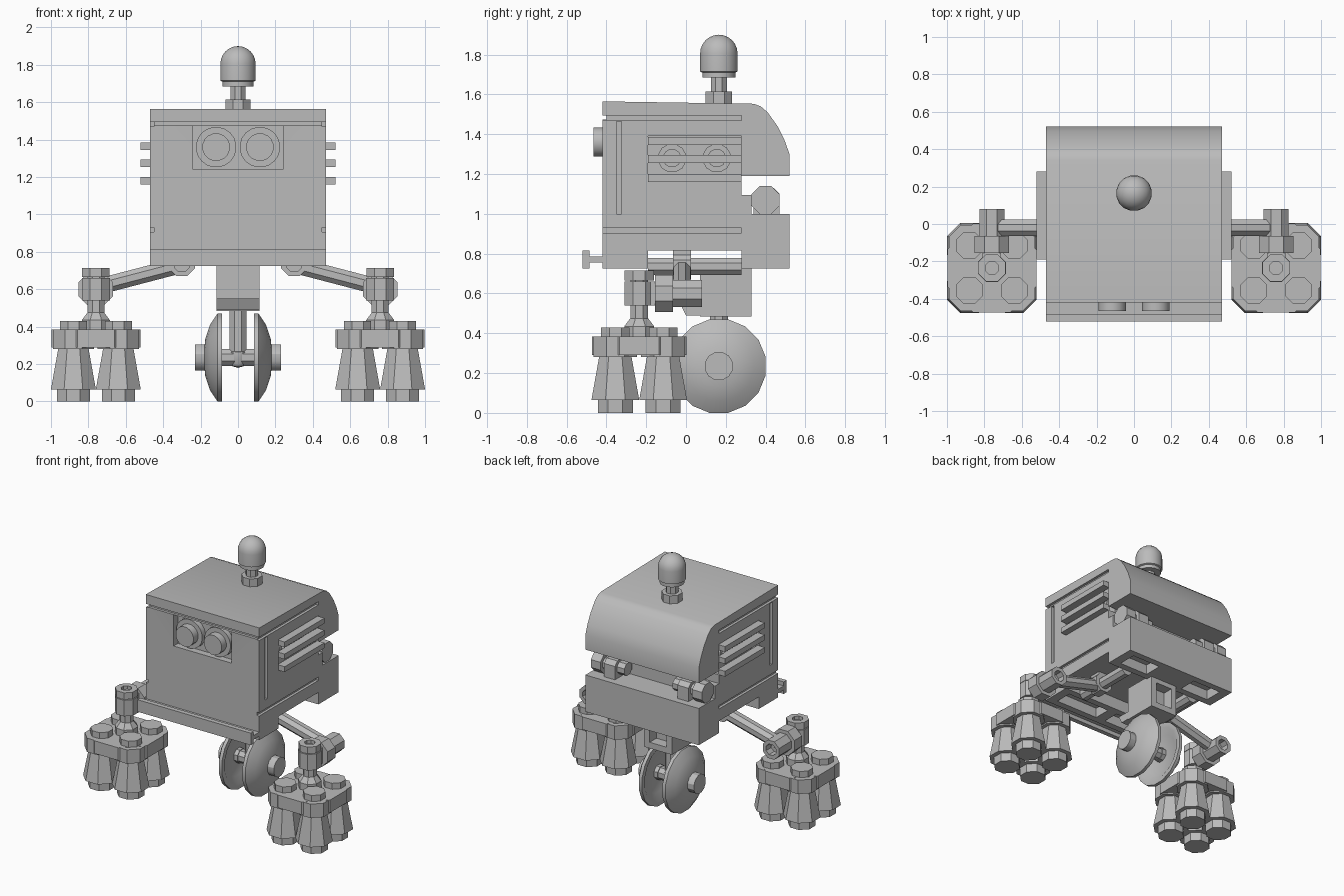
import bpy, bmesh, math
from mathutils import Vector, Matrix

if "Cube" in bpy.data.objects:
    bpy.data.objects.remove(bpy.data.objects["Cube"])

GREY = (0.5, 0.5, 0.5, 1)
mat = bpy.data.materials.new("plain grey")
mat.use_nodes = True
mat.diffuse_color = GREY
mat.node_tree.nodes["Principled BSDF"].inputs["Base Color"].default_value = GREY
X, Y, Z = Vector((1, 0, 0)), Vector((0, 1, 0)), Vector((0, 0, 1))


def finish(bm, name, smooth=30):
    bmesh.ops.recalc_face_normals(bm, faces=bm.faces)
    me = bpy.data.meshes.new(name)
    bm.to_mesh(me)
    bm.free()
    me.materials.append(mat)
    ob = bpy.data.objects.new(name, me)
    bpy.context.collection.objects.link(ob)
    if smooth:
        bpy.ops.object.select_all(action='DESELECT')
        ob.select_set(True)
        bpy.context.view_layer.objects.active = ob
        bpy.ops.object.shade_smooth_by_angle(angle=math.radians(smooth))
    return ob


def box(name, x, y, z):
    """Box from three (low, high) ranges."""
    bm = bmesh.new()
    size = [b - a for a, b in (x, y, z)]
    mid = [(a + b) / 2 for a, b in (x, y, z)]
    bmesh.ops.create_cube(bm, size=1, matrix=Matrix.Translation(mid) @ Matrix.Diagonal((*size, 1)))
    return finish(bm, name, 0)


def extrude(name, pts, x0, x1):
    """Side profile of (y, z) points pushed along x."""
    bm = bmesh.new()
    f = bm.faces.new([bm.verts.new((x0, y, z)) for y, z in pts])
    r = bmesh.ops.extrude_face_region(bm, geom=[f])
    verts = [v for v in r["geom"] if isinstance(v, bmesh.types.BMVert)]
    bmesh.ops.translate(bm, vec=(x1 - x0, 0, 0), verts=verts)
    return finish(bm, name)


def lathe(name, profile, origin, axis, n=8, smooth=30):
    """Revolve (radius, height) points about an axis; flats face the sides."""
    bm = bmesh.new()
    k = 1 / math.cos(math.pi / n)
    rings = []
    for r, h in profile:
        rings.append([bm.verts.new((r * k * math.cos(a), r * k * math.sin(a), h))
                      for a in ((i + 0.5) * math.tau / n for i in range(n))])
    for a, b in zip(rings, rings[1:]):
        for i in range(n):
            j = (i + 1) % n
            bm.faces.new((a[i], a[j], b[j], b[i]))
    bmesh.ops.remove_doubles(bm, verts=bm.verts, dist=0.0001)
    rot = Vector(axis).to_track_quat('Z', 'Y').to_matrix().to_4x4()
    bmesh.ops.transform(bm, matrix=Matrix.Translation(origin) @ rot, verts=bm.verts)
    return finish(bm, name, smooth)


def rod(name, p0, p1, r0, r1=None, n=8):
    p0, p1 = Vector(p0), Vector(p1)
    r1 = r0 if r1 is None else r1
    h = (p1 - p0).length
    return lathe(name, [(0, 0), (r0, 0), (r1, h), (0, h)], p0, p1 - p0, n)


def cut(target, *ranges):
    cutter = box("cutter", *ranges)
    m = target.modifiers.new("cut", 'BOOLEAN')
    m.operation, m.solver, m.object = 'DIFFERENCE', 'EXACT', cutter
    bpy.context.view_layer.objects.active = target
    bpy.ops.object.modifier_apply(modifier=m.name)
    bpy.data.objects.remove(cutter)


# Body with rounded rear roof and open rear notch
W, FRONT = 0.47, -0.42
body = extrude("body", [
    (FRONT, 0.725), (0.52, 0.725), (0.52, 1.0), (0.33, 1.0), (0.33, 1.095),
    (0.28, 1.095), (0.28, 1.19), (0.52, 1.19), (0.52, 1.3), (0.495, 1.37),
    (0.46, 1.44), (0.41, 1.51), (0.375, 1.54), (0.34, 1.553), (FRONT, 1.565)], -W, W)
cut(body, (-1, 1), (-0.19, 0.28), (0.6, 0.815))
cut(body, (-0.24, 0.24), (-0.6, -0.37), (1.24, 1.475))
cut(body, (-1, 1), (-0.6, -0.4), (1.475, 1.495))
for s in (-1, 1):
    def side(depth):
        return tuple(sorted((s * (W - depth), s * 0.6)))
    cut(body, side(0.06), (-0.19, 0.28), (1.16, 1.39))
    cut(body, side(0.02), (-0.6, 0.28), (1.47, 1.495))
    cut(body, side(0.02), (-0.6, 0.28), (0.905, 0.93))
    cut(body, side(0.02), (-0.35, -0.325), (1.0, 1.465))
    cut(body, tuple(sorted((s * 0.16, s * 0.4))), (0.33, 0.47), (0.6, 0.8))
    cut(body, tuple(sorted((s * 0.04, s * 0.4))), (-0.37, -0.24), (0.6, 0.8))
bpy.context.view_layer.objects.active = body
body.select_set(True)
bpy.ops.object.shade_smooth_by_angle(angle=math.radians(30))

# Front bumper
box("bumper_plate", (-W, W), (-0.52, -0.485), (0.725, 0.815))
box("bumper_bar", (-W, W), (-0.49, FRONT + 0.01), (0.755, 0.785))

# Lamp dome on the roof
lamp = (0, 0.165, 0)
lathe("lamp_base", [(0, 1.55), (0.067, 1.55), (0.067, 1.615), (0, 1.615)], lamp, Z)
lathe("lamp_neck", [(0, 1.6), (0.04, 1.6), (0.04, 1.69), (0, 1.69)], lamp, Z)
dome = [(0.094 * math.cos(a), 1.806 + 0.094 * math.sin(a))
        for a in (i * math.pi / 12 for i in range(7))]
lathe("lamp_dome", [(0, 1.685), (0.083, 1.685), (0.083, 1.71), (0.094, 1.715)] + dome, lamp, Z, 16, 40)

# Centre bracket, strut and axle
bracket = box("wheel_bracket", (-0.115, 0.115), (0.07, 0.33), (0.485, 0.74))
cut(bracket, (-0.07, 0.07), (0.25, 0.4), (0.53, 0.69))
extrude("bracket_wedge", [(0.08, 0.49), (0.0, 0.49), (-0.03, 0.55), (0.08, 0.55)], -0.115, 0.115)
axle = Vector((0, 0.165, 0.235))
rod("wheel_strut", axle, (0, 0.165, 0.5), 0.045)
lathe("strut_end", [(0, -0.055), (0.035, -0.045), (0.05, -0.01), (0.05, 0.03), (0, 0.05)], axle, Z, 12, 50)
rod("wheel_axle", axle - X * 0.14, axle + X * 0.14, 0.045)

for s in (-1, 1):
    # Eyes
    eye = Vector((s * 0.117, -0.36, 1.36))
    rod("eye_ring", eye, eye - Y * 0.05, 0.107, n=20)
    rod("eye_lens", eye, eye - Y * 0.105, 0.073, n=16)

    # Side grille with slats over two round fittings
    for z in (1.18, 1.275, 1.365):
        box("grille_slat", tuple(sorted((s * 0.46, s * 0.52))), (-0.19, 0.28), (z - 0.02, z + 0.02))
    for y in (-0.07, 0.155):
        rod("grille_fitting", (s * 0.4, y, 1.28), (s * 0.44, y, 1.28), 0.07, n=12)
        rod("grille_fitting_cap", (s * 0.4, y, 1.28), (s * 0.46, y, 1.28), 0.045, n=12)

    # Rear hinge clips
    extrude("hinge_post", [(0.34, 0.99), (0.47, 0.99), (0.47, 1.1), (0.44, 1.13), (0.36, 1.13),
                           (0.34, 1.1)], s * 0.26, s * 0.35)
    rod("hinge_pin", (s * 0.2, 0.4, 1.07), (s * 0.45, 0.4, 1.07), 0.045)
    rod("hinge_knob", (s * 0.38, 0.4, 1.07), (s * 0.46, 0.4, 1.07), 0.07)

    # Centre wheel disc
    lathe("wheel_disc", [(0, 0.115), (0.15, 0.115), (0.2, 0.085), (0.235, 0.085), (0.235, 0.11),
                         (0.175, 0.15), (0.1, 0.175), (0, 0.185)], axle, X * s, 16, 45)
    rod("wheel_hub", axle + X * s * 0.17, axle + X * s * 0.23, 0.07, n=12)
    rod("wheel_collar", axle + X * s * 0.085, axle + X * s * 0.12, 0.05)

    # Leg pivot and arm
    px, ax = s * 0.3, s * 0.76
    rod("arm_pin", (px, -0.19, 0.735), (px, 0.28, 0.735), 0.043)
    rod("arm_hub", (px, -0.065, 0.74), (px, 0.025, 0.74), 0.07)
    box("arm_mount", (px - 0.045, px + 0.045), (-0.065, 0.025), (0.74, 0.83))
    rod("arm", (px, -0.02, 0.73), (ax, -0.02, 0.61), 0.043)

    # Ankle joint with hollow rear end
    lathe("ankle_barrel", [(0, 0.06), (0.04, 0.06), (0.04, 0), (0.067, 0), (0.067, 0.2), (0, 0.2)],
          (ax, 0.08, 0.6), -Y)
    rod("ankle_flange", (ax, -0.065, 0.6), (ax, -0.155, 0.6), 0.092)

    # Foot stem
    foot = Vector((ax, -0.235, 0))
    box("ankle_link", (ax - 0.05, ax + 0.05), (-0.235, -0.14), (0.54, 0.66))
    lathe("foot_stem", [(0, 0.37), (0.075, 0.37), (0.075, 0.435), (0.045, 0.475), (0.045, 0.665),
                        (0.073, 0.665), (0.073, 0.715), (0.035, 0.715), (0.035, 0.69), (0, 0.69)], foot, Z)
    lathe("stem_clip", [(0, 0.54), (0.075, 0.54), (0.075, 0.66), (0, 0.66)], foot, Z)

    # Foot plate with four tapered toes
    rod("foot_plate", foot + Z * 0.29, foot + Z * 0.385, 0.238)
    for dx in (-0.12, 0.12):
        for dy in (-0.12, 0.12):
            toe = foot + Vector((dx, dy, 0))
            lathe("toe", [(0, 0), (0.088, 0), (0.088, 0.065), (0.12, 0.065), (0.078, 0.3), (0, 0.3)],
                  toe, Z, 8, 20)
            rod("toe_stud", toe + Z * 0.38, toe + Z * 0.43, 0.072)
            rod("toe_socket", toe + Z * 0.28, toe + Z * 0.384, 0.11)
